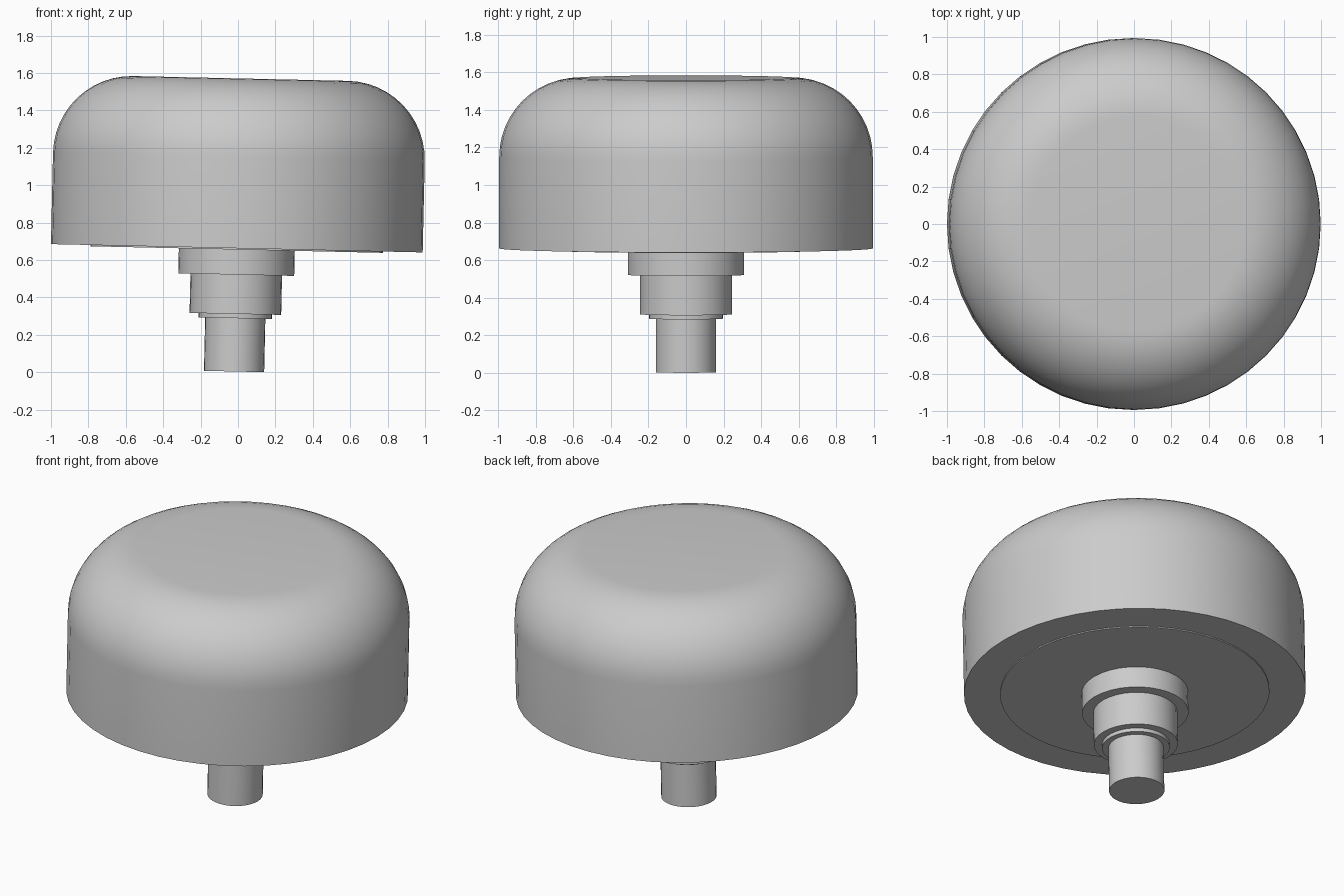
import bpy, bmesh, math
from mathutils import Matrix

cube = bpy.data.objects.get("Cube")
if cube:
    bpy.data.objects.remove(cube, do_unlink=True)

grey = bpy.data.materials.new("light grey")
grey.use_nodes = True
grey.diffuse_color = (0.6, 0.6, 0.6, 1)
grey.node_tree.nodes["Principled BSDF"].inputs["Base Color"].default_value = (0.6, 0.6, 0.6, 1)

# The whole knob leans slightly towards +x
LEAN = Matrix.Translation((-0.021, 0, 0.004)) @ Matrix.Rotation(math.radians(1.28), 4, "Y")


def turned(name, profile, sides):
    """Closed solid of revolution from (radius, height) pairs, bottom to top."""
    bm = bmesh.new()
    rings = []
    for r, z in profile:
        rings.append([bm.verts.new((r * math.cos(a), r * math.sin(a), z))
                      for a in (2 * math.pi * i / sides for i in range(sides))])
    for low, high in zip(rings, rings[1:]):
        for i in range(sides):
            j = (i + 1) % sides
            bm.faces.new((low[i], low[j], high[j], high[i]))
    bm.faces.new(rings[0][::-1])
    bm.faces.new(rings[-1])
    bm.transform(LEAN)
    mesh = bpy.data.meshes.new(name)
    bm.to_mesh(mesh)
    bm.free()
    mesh.materials.append(grey)
    obj = bpy.data.objects.new(name, mesh)
    bpy.context.collection.objects.link(obj)
    bpy.ops.object.select_all(action="DESELECT")
    obj.select_set(True)
    bpy.context.view_layer.objects.active = obj
    bpy.ops.object.shade_smooth_by_angle(angle=math.radians(30))
    return obj


# Domed head: straight wall, rounded shoulder, flat top
RADIUS, SHOULDER, TOP, STEPS = 0.994, 0.42, 1.567, 12
head = [(RADIUS, 0.659)]
for i in range(STEPS + 1):
    a = math.pi / 2 * i / STEPS
    head.append((RADIUS - SHOULDER + SHOULDER * math.cos(a),
                 TOP - SHOULDER + SHOULDER * math.sin(a)))
turned("head", head, 48)

# Thin plate under the head
turned("base_plate", [(0.783, 0.652), (0.783, 0.67)], 48)

# Stepped stem
for name, radius, bottom, top in (
        ("collar", 0.31, 0.518, 0.66),
        ("sleeve", 0.245, 0.308, 0.53),
        ("washer", 0.197, 0.285, 0.32),
        ("shaft", 0.161, 0.0, 0.3)):
    turned(name, [(radius, bottom), (radius, top)], 32)
